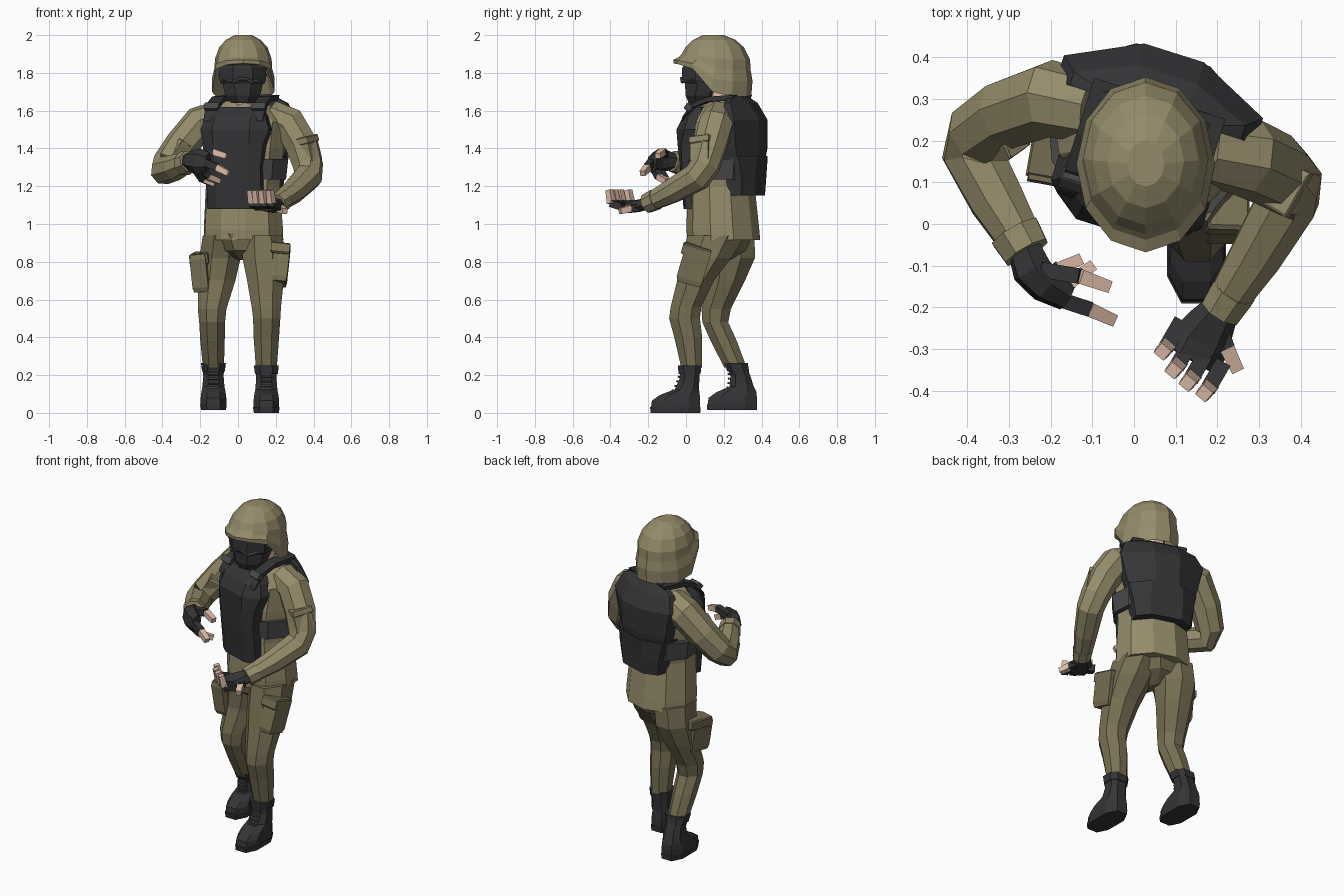
import bpy, bmesh, math
from mathutils import Vector, Matrix

def mat(name, r, g, b):
    m = bpy.data.materials.new(name)
    m.diffuse_color = (r, g, b, 1)
    return m

SHIRT = mat("olive_cloth", .30, .26, .145)
PANTS = mat("dark_olive_cloth", .19, .165, .09)
BLACK = mat("black_fabric", .035, .035, .038)
GREY = mat("grey_fabric", .065, .065, .068)
SKIN = mat("skin", .75, .52, .40)

YAW = Matrix.Translation((.03, .2, 0)) @ Matrix.Rotation(math.radians(-17.5), 4, 'Z')

def loft(name, rings, material, cap0=True, cap1=True, frame=None):
    bm = bmesh.new()
    loops = [[bm.verts.new(frame @ Vector(p) if frame else Vector(p)) for p in r] for r in rings]
    n = len(loops[0])
    for a, b in zip(loops, loops[1:]):
        for i in range(n):
            j = (i + 1) % n
            bm.faces.new((a[i], a[j], b[j], b[i]))
    if cap0:
        bm.faces.new(loops[0][::-1])
    if cap1:
        bm.faces.new(loops[-1])
    bmesh.ops.recalc_face_normals(bm, faces=bm.faces)
    me = bpy.data.meshes.new(name)
    bm.to_mesh(me)
    bm.free()
    me.materials.append(material)
    ob = bpy.data.objects.new(name, me)
    bpy.context.collection.objects.link(ob)
    return ob

def ring(z, cx, cy, rx, ry, n=8, phase=.5, power=1):
    # angle 0 points to the front (-y); z may be a list, one height per vertex; power < 1 squares the ring
    out = []
    for i in range(n):
        a = 2 * math.pi * (i + phase) / n
        s, c = (math.copysign(abs(f) ** power, f) for f in (math.sin(a), math.cos(a)))
        out.append((cx + rx * s, cy - ry * c, z[min(i, n - i)] if isinstance(z, list) else z))
    return out

def stack(name, rows, material, n=8, phase=.5, power=1, frame=None):
    return loft(name, [ring(*r, n, phase, power) for r in rows], material, frame=frame)

def limb(name, stations, material, n=8):
    # tube along a bent path; station = x, y, z, radius in bend plane, radius across
    pts = [Vector(s[:3]) for s in stations]
    mid = pts[len(pts) // 2]
    normal = (mid - pts[0]).cross(pts[-1] - mid)
    if normal.length < 1e-5:
        normal = (pts[-1] - pts[0]).cross(Vector((0, 0, 1)))
    normal.normalize()
    rings = []
    for i, (p, s) in enumerate(zip(pts, stations)):
        t = (pts[min(i + 1, len(pts) - 1)] - pts[max(i - 1, 0)]).normalized()
        side = t.cross(normal).normalized()
        up = side.cross(t)
        ra, rb = s[3], s[-1]
        rings.append([p + side * ra * math.cos(a) + up * rb * math.sin(a)
                      for a in (2 * math.pi * (k + .5) / n for k in range(n))])
    return loft(name, rings, material)

def box(name, loc, size, material, rot=(0, 0, 0), taper=.88, frame=None):
    x, y, z = (s / 2 for s in size)
    sq = [(-1, -1), (1, -1), (1, 1), (-1, 1)]
    rows = [[(a * x * t, b * y * t, h) for a, b in sq] for h, t in ((-z, taper), (-z * .75, 1), (z * .75, 1), (z, taper))]
    m = Matrix.Translation(loc)
    for ang, ax in zip(rot, 'XYZ'):
        m = m @ Matrix.Rotation(math.radians(ang), 4, ax)
    return loft(name, rows, material, frame=(frame @ m if frame else m))

# shirt, twisted with the chest
stack("shirt", [(.915, 0, .0, .22, .19), (.97, 0, -.005, .22, .19), (1.2, 0, -.015, .205, .175),
                (1.4, 0, -.005, .225, .185), (1.54, 0, 0, .235, .16), (1.61, 0, 0, .18, .12),
                (1.65, 0, 0, .10, .09)], SHIRT, n=10, frame=YAW)
stack("neck", [(1.58, .03, .19, .08, .085), (1.82, .03, .16, .085, .095)], SKIN)

# vest: front plate and back pack share one section shape
def shell(sign, inner, rows):
    return [[(-w, sign * inner, z), (-w, sign * (d - e), z), (-w * k, sign * d, z), (w * k, sign * d, z),
             (w, sign * (d - e), z), (w, sign * inner, z)] for z, w, d, e, k in rows]

loft("vest_front", shell(-1, .08, [(1.08, .15, .195, .03, .6), (1.3, .15, .215, .03, .6), (1.42, .165, .225, .04, .6),
     (1.5, .19, .23, .07, .55), (1.57, .165, .195, .05, .6), (1.62, .13, .14, .03, .7)]), BLACK, frame=YAW)
loft("vest_back", shell(1, .07, [(1.27, .17, .195, .06, .4), (1.4, .215, .22, .085, .33), (1.55, .25, .22, .085, .3),
     (1.64, .215, .165, .06, .35), (1.685, .13, .10, .02, .5)]), BLACK, frame=YAW)
loft("back_pouch", shell(1, .02, [(1.15, .165, .2, .05, .55), (1.25, .18, .205, .05, .55), (1.36, .205, .215, .07, .45)]),
     BLACK, frame=YAW)
stack("vest_side_belt", [(1.235, 0, 0, .235, .19), (1.345, 0, 0, .248, .2)], GREY, n=10, frame=YAW)
for s, side in ((-1, "right"), (1, "left")):
    strap = [[(s * .13 + a * .035, v + b * .4, z + b) for a, b in ((-1, -.014), (1, -.014), (1, .014), (-1, .014))]
             for v, z in ((-.18, 1.56), (-.13, 1.625), (-.04, 1.66), (.1, 1.67))]
    loft(side + "_shoulder_strap", strap, BLACK, frame=YAW)
    box(side + "_strap_buckle", (s * .13, -.145, 1.618), (.08, .035, .04), GREY, (-40, 0, 0), frame=YAW)

# masked head and goggles
stack("face_mask", [(1.64, .025, .075, .065, .065), (1.68, .025, .085, .1, .095), (1.76, .025, .11, .12, .125),
                    (1.89, .025, .13, .12, .135)], BLACK)
stack("goggle_lens", [(1.745, .025, .1, .125, .118), (1.76, .025, .1, .132, .13), (1.825, .025, .1, .132, .13),
                      (1.845, .025, .1, .125, .12)], BLACK)
limb("goggle_frame_nose", [(-.03, -.022, 1.752, .008), (.01, -.026, 1.772, .008),
                           (.04, -.026, 1.772, .008), (.08, -.022, 1.752, .008)], GREY, 4)
for s, side in ((-1, "right"), (1, "left")):
    limb(side + "_goggle_frame", [(.025 + s * .055, -.022, 1.752, .008), (.025 + s * .1, .035, 1.765, .008),
                                  (.025 + s * .125, .09, 1.79, .008)], GREY, 4)

# helmet: brim dips over the ears, rounded crown
rim = [1.85, 1.845, 1.82, 1.70, 1.675, 1.675, 1.68]
def lift(f):
    return [z + (1.905 - z) * f for z in rim]
helmet = [(1.84, .028, .15, .13, .16), (rim, .028, .14, .166, .206), (lift(.35), .028, .142, .166, .21),
          (lift(.6), .028, .152, .153, .19), (lift(.85), .028, .157, .15, .182), (1.935, .028, .152, .128, .155),
          (1.975, .028, .15, .092, .112), (2.0, .028, .145, .045, .055)]
loft("helmet", [ring(*r, 12, 0) for r in helmet], SHIRT, cap0=False)

# arms
limb("right_sleeve", [(-.10, .28, 1.57, .085), (-.2, .3, 1.535, .094), (-.3, .265, 1.42, .088), (-.375, .215, 1.32, .08),
                      (-.39, .175, 1.283, .076), (-.33, .06, 1.3, .07), (-.265, -.05, 1.328, .055)], SHIRT)
limb("left_sleeve", [(.17, .18, 1.575, .085), (.27, .16, 1.53, .095), (.335, .13, 1.42, .092), (.37, .1, 1.31, .083),
                     (.37, .06, 1.25, .078), (.295, -.07, 1.175, .067), (.215, -.195, 1.112, .05)], SHIRT)
limb("right_cuff", [(-.285, -.02, 1.32, .066), (-.257, -.068, 1.333, .06)], SHIRT)
limb("left_cuff", [(.24, -.16, 1.13, .058), (.208, -.21, 1.107, .053)], SHIRT)
box("left_sleeve_pocket", (.38, .085, 1.39), (.06, .11, .14), SHIRT, (0, -14, -30))
box("left_sleeve_flap", (.367, .085, 1.445), (.07, .12, .04), SHIRT, (0, -14, -30))
box("right_sleeve_pocket", (-.328, .215, 1.395), (.06, .11, .12), SHIRT, (0, 35, 30))
box("right_sleeve_flap", (-.305, .225, 1.43), (.07, .12, .035), SHIRT, (0, 35, 30))

# gloved hands with bare fingertips
def finger(name, a, b, c, r=.024):
    limb(name + "_glove", [(*a, r), (*b, r)], BLACK, 4)
    limb(name + "_tip", [(*b, r * .95), (*c, r * .8)], SKIN, 4)

limb("right_palm", [(-.265, -.055, 1.33, .042), (-.245, -.11, 1.335, .05, .058), (-.21, -.15, 1.33, .042, .07),
                    (-.16, -.18, 1.325, .03, .055)], BLACK, 6)
finger("right_index", (-.18, -.18, 1.33), (-.11, -.203, 1.3), (-.05, -.23, 1.268), .026)
finger("right_thumb", (-.22, -.11, 1.365), (-.13, -.125, 1.382), (-.06, -.15, 1.36), .026)
finger("right_middle", (-.2, -.17, 1.30), (-.16, -.145, 1.25), (-.1, -.10, 1.225))
finger("right_little", (-.22, -.14, 1.285), (-.185, -.11, 1.235), (-.13, -.085, 1.21))

limb("left_palm", [(.215, -.195, 1.11, .035, .042), (.188, -.235, 1.1, .036, .058), (.158, -.285, 1.092, .032, .074),
                   (.135, -.325, 1.095, .026, .068)], BLACK, 6)
tips = [(.072, -.3), (.098, -.345), (.132, -.375), (.172, -.4)]
for i, (x, y) in enumerate(tips):
    finger("left_finger_%d" % (i + 1), (x + .04, y + .065, 1.09), (x + .006, y + .006, 1.11), (x - .004, y - .006, 1.18), .027)
finger("left_thumb", (.2, -.235, 1.09), (.222, -.295, 1.082), (.248, -.35, 1.068), .027)

# trousers
stack("trouser_seat", [(.81, .02, .17, .025, .07), (.86, .025, .18, .12, .15), (.95, .03, .19, .2, .18)], PANTS)
stack("left_trouser_leg", [(.24, .15, .03, .06, .06), (.4, .15, .012, .073, .08), (.5, .152, -.008, .078, .088),
      (.56, .15, 0, .084, .088), (.7, .145, .05, .105, .105), (.82, .137, .11, .122, .14), (.94, .13, .16, .115, .165)], PANTS)
stack("right_trouser_leg", [(.24, -.13, .262, .06, .064), (.38, -.135, .2, .07, .075), (.48, -.137, .155, .074, .074),
      (.55, -.137, .16, .082, .084), (.7, -.112, .215, .106, .105), (.82, -.095, .24, .118, .135), (.94, -.08, .22, .115, .155)], PANTS)
for side, loc, rot in (("left", (.225, .04, .78), (-16, 6, 0)), ("right", (-.195, .17, .745), (5, -6, -10))):
    m = Vector(loc)
    box(side + "_cargo_pocket", m, (.085, .14, .2), PANTS, rot)
    box(side + "_cargo_flap", m + Vector((0, .015, .075)), (.1, .155, .06), PANTS, rot)

# boots: slant shifts the shaft relative to the foot
def boot(side, x, y, z, slant):
    def row(h, front, back, w, s=0):
        return (z + h, x, y + (front + back) / 2 + s, w, (back - front) / 2 * 1.04)
    def part(name, rows):
        stack(side + name, rows, BLACK, power=.75)
    part("_boot_sole", [row(0, -.19, .078, .07), row(.03, -.193, .08, .075)])
    part("_boot", [row(.03, -.188, .078, .072), row(.065, -.183, .078, .072), row(.095, -.14, .075, .068),
         row(.125, -.06, .07, .062, slant * .2), row(.18, -.035, .072, .057, slant * .6), row(.225, -.033, .075, .06, slant)])
    part("_boot_collar", [row(.205, -.04, .078, .064, slant * .85), row(.25, -.045, .083, .07, slant * 1.1)])
    for i in range(4):
        h = .118 + i * .024
        yy = y + (-.066, -.052, -.042, -.034)[i] + slant * (.2 + .17 * i)
        box(side + "_boot_lace_%d" % i, (x, yy, z + h), (.055, .02, .01), GREY, (-15, 0, 0))

boot("left", .15, 0, 0, 0)
boot("right", -.13, .3, .015, -.05)
